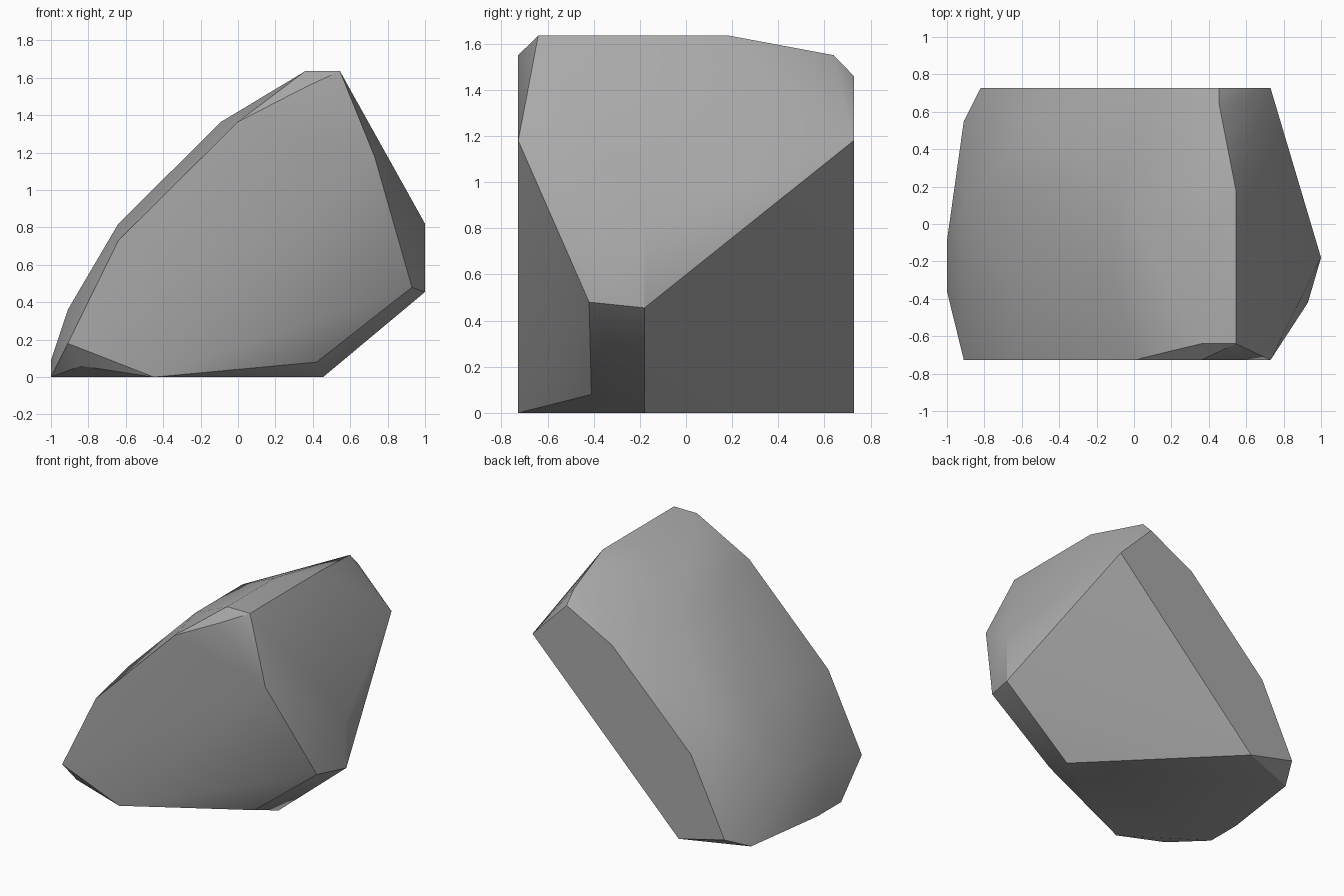
import bpy, bmesh
from math import radians

cube = bpy.data.objects.get("Cube")
if cube:
    bpy.data.objects.remove(cube, do_unlink=True)

W = 0.727  # half depth

# Corner points of the boulder, grouped by region
front_side = [(-.91, -W, .18), (-.64, -W, .73), (0, -W, 1.365), (.36, -W, 1.55),
              (.73, -W, 1.18), (-.45, -W, 0), (-.84, -.66, .06)]
back_side = [(.73, W, 1.18), (.455, W, 1.46), (.09, W, 1.27), (-.55, W, .64),
             (-.82, W, .09), (-.45, W, 0)]
right_end = [(1, -.18, .82), (1, -.18, .455), (.93, -.42, .48), (.42, -.41, .08),
             (.455, -.18, 0)]
left_end = [(-1, -.36, 0), (-1, -.09, 0), (-.91, .55, 0), (-1, -.18, .09),
            (-.91, -.36, .36), (-.91, .09, .36)]
crown = [(.545, -.64, 1.636), (.545, .18, 1.636), (.36, -.64, 1.636),
         (.36, -.09, 1.636), (.455, .64, 1.55)]
slope = [(-.09, -.36, 1.365), (-.09, .18, 1.365), (-.64, -.36, .82),
         (-.64, .18, .82), (-.55, .55, .82)]

# Wrap the points in a convex skin
bm = bmesh.new()
for p in front_side + back_side + right_end + left_end + crown + slope:
    bm.verts.new(p)
hull = bmesh.ops.convex_hull(bm, input=bm.verts)
loose = {g for g in hull["geom_interior"] + hull["geom_unused"]
         if isinstance(g, bmesh.types.BMVert)}
bmesh.ops.delete(bm, geom=list(loose), context="VERTS")
bmesh.ops.dissolve_limit(bm, angle_limit=radians(1), verts=bm.verts, edges=bm.edges)
bmesh.ops.recalc_face_normals(bm, faces=bm.faces)
mesh = bpy.data.meshes.new("boulder")
bm.to_mesh(mesh)
bm.free()

boulder = bpy.data.objects.new("boulder", mesh)
bpy.context.collection.objects.link(boulder)

# Plain grey stone
stone = bpy.data.materials.new("grey_stone")
stone.use_nodes = True
colour = (.40, .40, .40, 1)
stone.diffuse_color = colour
stone.node_tree.nodes["Principled BSDF"].inputs["Base Color"].default_value = colour
mesh.materials.append(stone)

# Soft slopes with crisp ridges
bpy.ops.object.select_all(action="DESELECT")
boulder.select_set(True)
bpy.context.view_layer.objects.active = boulder
bpy.ops.object.shade_smooth_by_angle(angle=radians(32))
